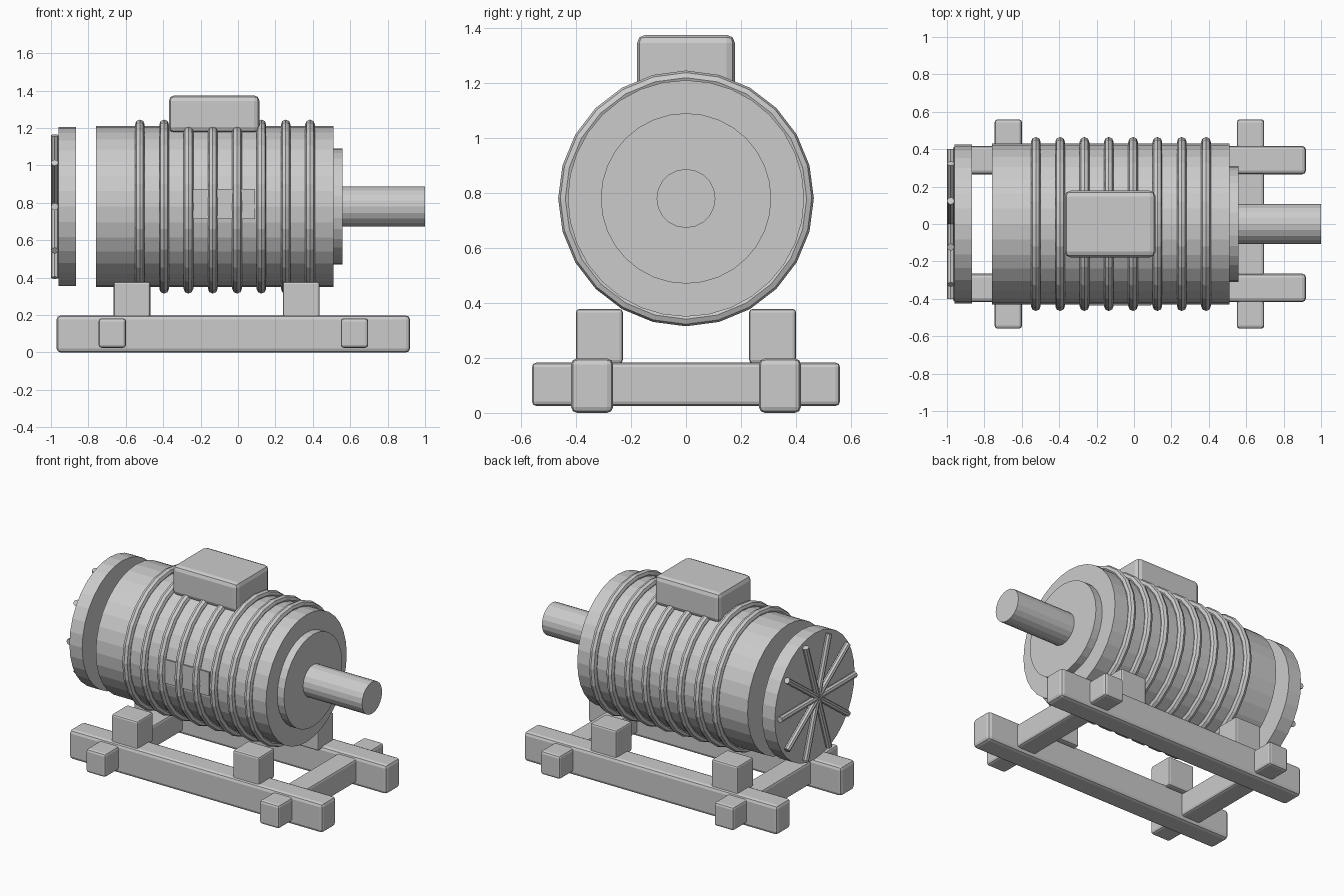
import bpy
import bmesh
import math
from mathutils import Matrix, Vector

old = bpy.data.objects.get("Cube")
if old:
    bpy.data.objects.remove(old, do_unlink=True)

AXIS_Z = 0.78  # height of the motor axis

grey = bpy.data.materials.new("light_grey_metal")
grey.use_nodes = True
colour = (0.6, 0.6, 0.6, 1)
grey.diffuse_color = colour
grey.node_tree.nodes["Principled BSDF"].inputs["Base Color"].default_value = colour


def add_object(name, bm):
    mesh = bpy.data.meshes.new(name)
    bmesh.ops.recalc_face_normals(bm, faces=bm.faces)
    bm.to_mesh(mesh)
    bm.free()
    mesh.materials.append(grey)
    obj = bpy.data.objects.new(name, mesh)
    bpy.context.collection.objects.link(obj)
    return obj


def box(name, x, y, z, bevel=0.0):
    """Box from (low, high) ranges with rounded edges."""
    bm = bmesh.new()
    bmesh.ops.create_cube(bm, size=1)
    ranges = (x, y, z)
    for v in bm.verts:
        v.co = Vector([(lo + hi) / 2 + c * (hi - lo) for c, (lo, hi) in zip(v.co, ranges)])
    obj = add_object(name, bm)
    if bevel:
        mod = obj.modifiers.new("rounded_edges", 'BEVEL')
        mod.width = bevel
        mod.segments = 2
    return obj


def drum(name, x0, x1, radius, sides):
    """Cylinder along the motor axis."""
    bm = bmesh.new()
    place = Matrix.Translation(((x0 + x1) / 2, 0, AXIS_Z)) @ Matrix.Rotation(math.pi / 2, 4, 'Y')
    bmesh.ops.create_cone(bm, cap_ends=True, segments=sides, radius1=radius,
                          radius2=radius, depth=x1 - x0, matrix=place)
    return add_object(name, bm)


# Motor casing, end flange, shaft and fan cover
drum("motor_casing", -0.76, 0.51, 0.43, 32)
drum("end_flange", 0.50, 0.56, 0.31, 32)
drum("drive_shaft", 0.50, 1.0, 0.107, 20)
drum("fan_cover", -0.96, -0.865, 0.425, 32)

# Cooling rings around the casing
for i in range(8):
    bpy.ops.mesh.primitive_torus_add(
        major_radius=0.439, minor_radius=0.026, major_segments=24, minor_segments=8,
        location=(-0.525 + 0.13 * i, 0, AXIS_Z), rotation=(0, math.pi / 2, 0))
    ring = bpy.context.object
    ring.name = f"cooling_ring_{i + 1}"
    ring.data.materials.append(grey)

# Radial bars of the fan grille
bm = bmesh.new()
for i in range(10):
    turn = Matrix.Rotation(i * math.tau / 10, 4, 'X')
    lay = Matrix.Translation((0, 0.2, 0)) @ Matrix.Rotation(math.pi / 2, 4, 'X')
    bmesh.ops.create_cone(bm, cap_ends=True, segments=8, radius1=0.02, radius2=0.02, depth=0.4,
                          matrix=Matrix.Translation((-0.98, 0, AXIS_Z)) @ turn @ lay)
add_object("fan_grille", bm)

# Terminal box and name plate
box("terminal_box", (-0.37, 0.115), (-0.178, 0.178), (1.175, 1.375), 0.03)
box("name_plate", (-0.24, 0.09), (-0.437, -0.428), (0.715, 0.875))

# Base frame: two rails, two cross beams and four feet
for side, s in (("left", 1), ("right", -1)):
    end = "front" if s < 0 else "back"
    box(f"{end}_rail", (-0.97, 0.92), sorted((s * 0.265, s * 0.418)), (0, 0.198), 0.022)
    for place, x in (("left", 0.338), ("right", -0.567)):
        box(f"{end}_{place}_foot", (x - 0.098, x + 0.098),
            sorted((s * 0.23, s * 0.40)), (0.18, 0.378), 0.012)
for place, x in (("left", 0.623), ("right", -0.672)):
    box(f"{place}_cross_beam", (x - 0.073, x + 0.073), (-0.56, 0.56), (0.025, 0.183), 0.016)
